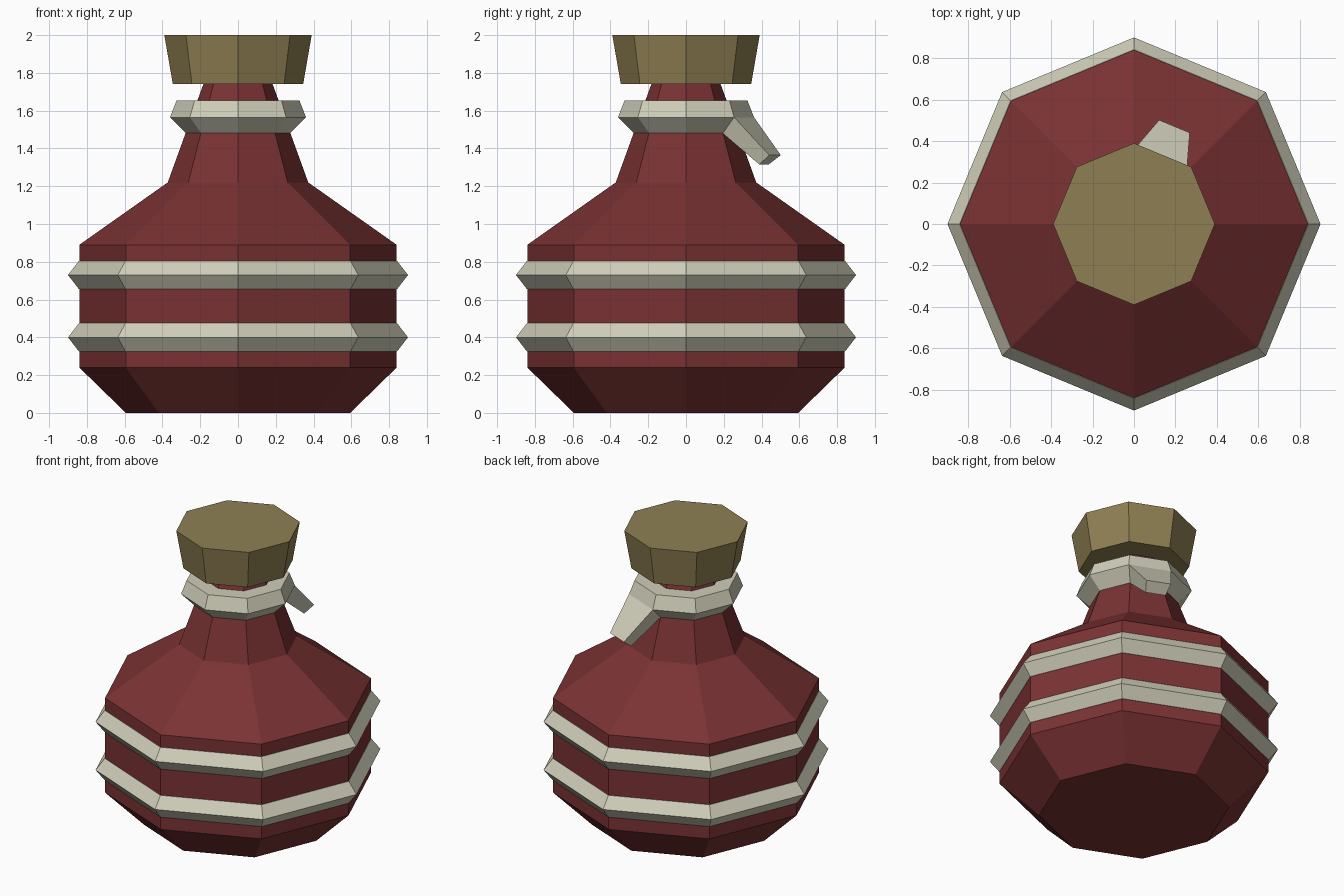
import bpy, bmesh
from math import cos, sin, pi, radians
from mathutils import Vector

SIDES = 8

cube = bpy.data.objects.get("Cube")
if cube:
    bpy.data.objects.remove(cube, do_unlink=True)


def make_material(name, srgb):
    # Convert 8-bit display values to linear
    c = [((v / 255 + 0.055) / 1.055) ** 2.4 for v in srgb] + [1.0]
    mat = bpy.data.materials.new(name)
    mat.use_nodes = True
    mat.diffuse_color = c
    bsdf = mat.node_tree.nodes["Principled BSDF"]
    bsdf.inputs["Base Color"].default_value = c
    bsdf.inputs["Roughness"].default_value = 0.9
    return mat


red = make_material("dark red glass", (122, 50, 51))
cream = make_material("cream cord", (208, 206, 185))
tan = make_material("tan cork", (143, 128, 83))


def finish(name, bm, mat):
    bmesh.ops.recalc_face_normals(bm, faces=bm.faces[:])
    mesh = bpy.data.meshes.new(name)
    bm.to_mesh(mesh)
    bm.free()
    mesh.materials.append(mat)
    obj = bpy.data.objects.new(name, mesh)
    bpy.context.collection.objects.link(obj)
    return obj


def lathe(name, profile, mat, closed=False):
    """Octagonal lathe of (radius, z) points: capped, or closed into a ring."""
    bm = bmesh.new()
    loops = [[bm.verts.new((r * cos(2 * pi * i / SIDES), r * sin(2 * pi * i / SIDES), z))
              for i in range(SIDES)] for r, z in profile]
    pairs = list(zip(loops, loops[1:]))
    if closed:
        pairs.append((loops[-1], loops[0]))
    else:
        bm.faces.new(loops[0])
        bm.faces.new(loops[-1])
    for a, b in pairs:
        for i in range(SIDES):
            j = (i + 1) % SIDES
            bm.faces.new((a[i], a[j], b[j], b[i]))
    return finish(name, bm, mat)


# Bottle with sloped base, straight belly, shoulder and tapering neck
lathe("bottle", [(0.594, 0), (0.84, 0.24), (0.84, 0.89), (0.372, 1.22), (0.18, 1.75)], red)

# Two ridged bands around the belly
for name, z in (("lower_band", 0.40), ("upper_band", 0.73)):
    lathe(name, [(0.83, z - 0.075), (0.842, z - 0.075), (0.90, z),
                 (0.842, z + 0.075), (0.83, z + 0.075)], cream, closed=True)

# Cord collar around the neck
lathe("neck_collar", [(0.25, 1.48), (0.275, 1.48), (0.36, 1.565),
                      (0.325, 1.655), (0.19, 1.655)], cream, closed=True)

# Stopper
lathe("stopper", [(0.345, 1.74), (0.39, 2.0)], tan)

# Loose cord end growing out of one lower collar facet
bm = bmesh.new()
a0, a1, mid = radians(45), radians(90), radians(67.5)
out = Vector((cos(mid), sin(mid), 0))
side = Vector((-sin(mid), cos(mid), 0))


def rim(r, z, a):
    return bm.verts.new((r * cos(a), r * sin(a), z))


def tip(r, z, w):
    return bm.verts.new(out * r + side * w + Vector((0, 0, z)))


base = [rim(0.36, 1.565, a0), rim(0.36, 1.565, a1), rim(0.275, 1.48, a1), rim(0.275, 1.48, a0)]
end = [tip(0.51, 1.365, -0.08), tip(0.51, 1.365, 0.08), tip(0.447, 1.315, 0.065), tip(0.447, 1.315, -0.065)]
bm.faces.new(base)
bm.faces.new(end)
for i in range(4):
    j = (i + 1) % 4
    bm.faces.new((base[i], base[j], end[j], end[i]))
finish("cord_end", bm, cream)
